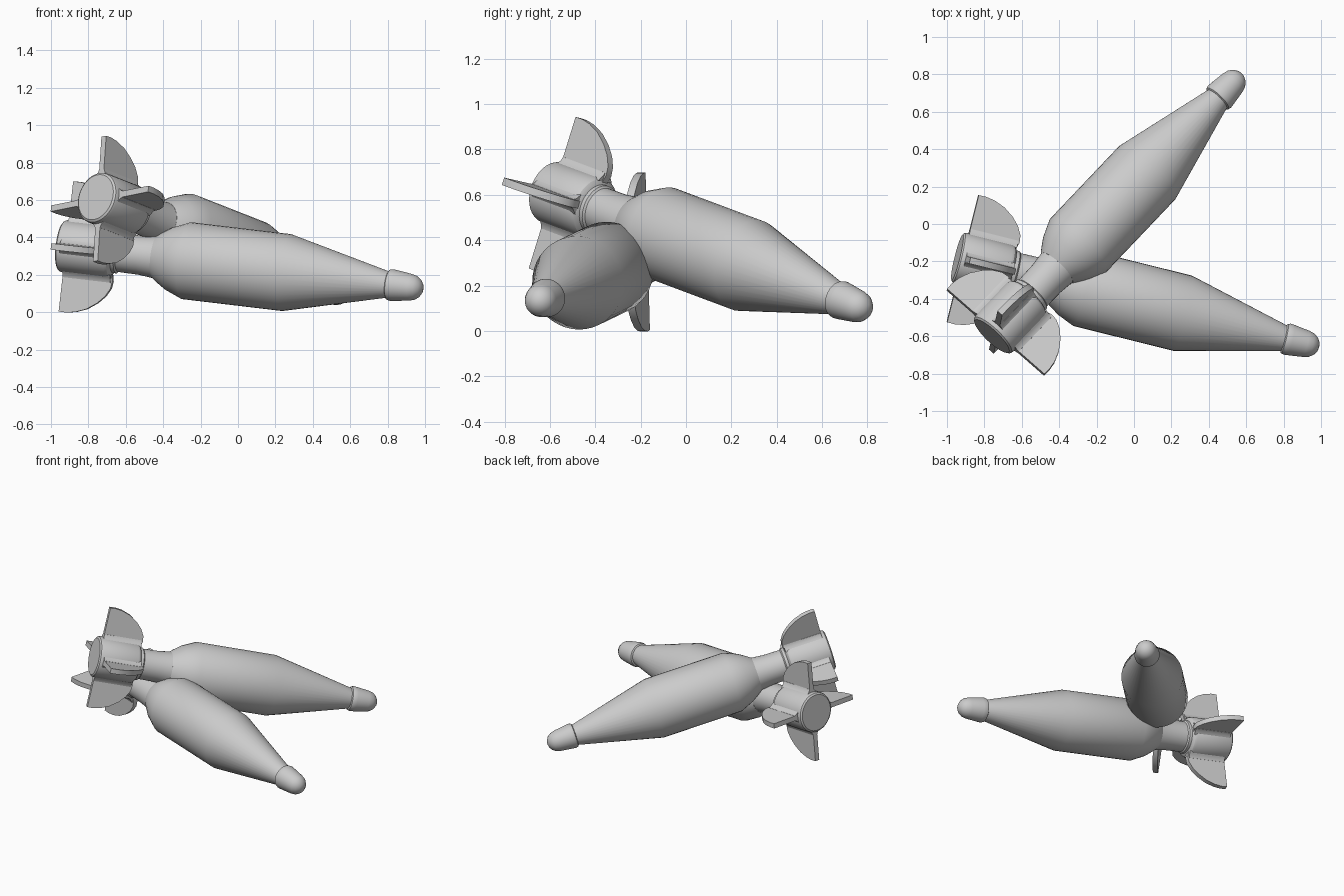
import bpy, bmesh, math
from mathutils import Vector, Matrix

if "Cube" in bpy.data.objects:
    bpy.data.objects.remove(bpy.data.objects["Cube"])

SIDES = 40
# Profiles as (distance from tail, radius)
TAIL = [(0, 0), (0, .125), (.008, .136), (.02, .14), (.27, .14), (.285, .134), (.295, .122), (.30, .11)]
NECK = [(.29, 0), (.29, .112), (.318, .112), (.326, .103), (.44, .105), (.53, .115), (.53, 0)]
BODY = [(.522, 0), (.522, .115), (.545, .132), (.60, .168), (.695, .207), (1.25, .207), (1.83, .066), (1.83, 0)]
NOSE = [(1.81, 0), (1.81, .072), (1.815, .081), (1.83, .085), (1.85, .083), (1.935, .072),
        (1.965, .064), (1.988, .047), (2.002, .025), (2.007, 0)]
# Fin outline as (distance from tail, radius)
FIN = [(.03, .12), (.03, .35), (.07, .351), (.12, .343), (.18, .32), (.235, .282),
       (.275, .24), (.30, .195), (.305, .155), (.295, .12)]
# Flared fin root cross-section as (half width, radius)
ROOT = [(.045, .125), (.034, .139), (.024, .149), (.018, .165),
        (-.018, .165), (-.024, .149), (-.034, .139), (-.045, .125)]


def finish(bm, name, mat):
    bmesh.ops.remove_doubles(bm, verts=bm.verts, dist=1e-5)
    bmesh.ops.recalc_face_normals(bm, faces=bm.faces)
    me = bpy.data.meshes.new(name)
    bm.to_mesh(me)
    bm.free()
    ob = bpy.data.objects.new(name, me)
    bpy.context.collection.objects.link(ob)
    ob.matrix_world = mat
    bpy.ops.object.select_all(action='DESELECT')
    ob.select_set(True)
    bpy.context.view_layer.objects.active = ob
    bpy.ops.object.shade_smooth_by_angle(angle=math.radians(28))
    return ob


def lathe(name, profile, mat):
    bm = bmesh.new()
    vs = [bm.verts.new((s, 0, r)) for s, r in profile]
    es = [bm.edges.new(p) for p in zip(vs, vs[1:])]
    bmesh.ops.spin(bm, geom=vs + es, cent=(0, 0, 0), axis=(1, 0, 0),
                   angle=math.tau, steps=SIDES, use_merge=False)
    return finish(bm, name, mat)


def prism(name, start, end, mat):
    bm = bmesh.new()
    a = [bm.verts.new(p) for p in start]
    b = [bm.verts.new(p) for p in end]
    bm.faces.new(a)
    bm.faces.new(b)
    n = len(a)
    for i in range(n):
        j = (i + 1) % n
        bm.faces.new((a[i], a[j], b[j], b[i]))
    return finish(bm, name, mat)


def bomb(label, tail, tip, roll):
    # Local x runs from tail to nose, local z is as upright as possible
    d = (Vector(tip) - Vector(tail)).normalized()
    left = Vector((0, 0, 1)).cross(d).normalized()
    up = d.cross(left)
    mat = Matrix.Translation(tail) @ Matrix((d, left, up)).transposed().to_4x4()
    for part, profile in (("tail_drum", TAIL), ("neck", NECK), ("body", BODY), ("nose_cap", NOSE)):
        lathe(f"{label}_{part}", profile, mat)
    # Four fins with flared roots
    for k in range(4):
        m = mat @ Matrix.Rotation(roll + k * math.pi / 2, 4, 'X')
        prism(f"{label}_fin_{k + 1}", [(s, -.017, r) for s, r in FIN],
              [(s, .017, r) for s, r in FIN], m)
        prism(f"{label}_fin_root_{k + 1}", [(.03, w, r) for w, r in ROOT],
              [(.295, w, r) for w, r in ROOT], m)


bomb("lower_shell", (-.945, -.178, .355), (.99, -.658, .125), 0)
# Positive roll about x turns the upright fin towards the right, so lean left
bomb("upper_shell", (-.76, -.60, .615), (.575, .805, .09), math.radians(-9))
